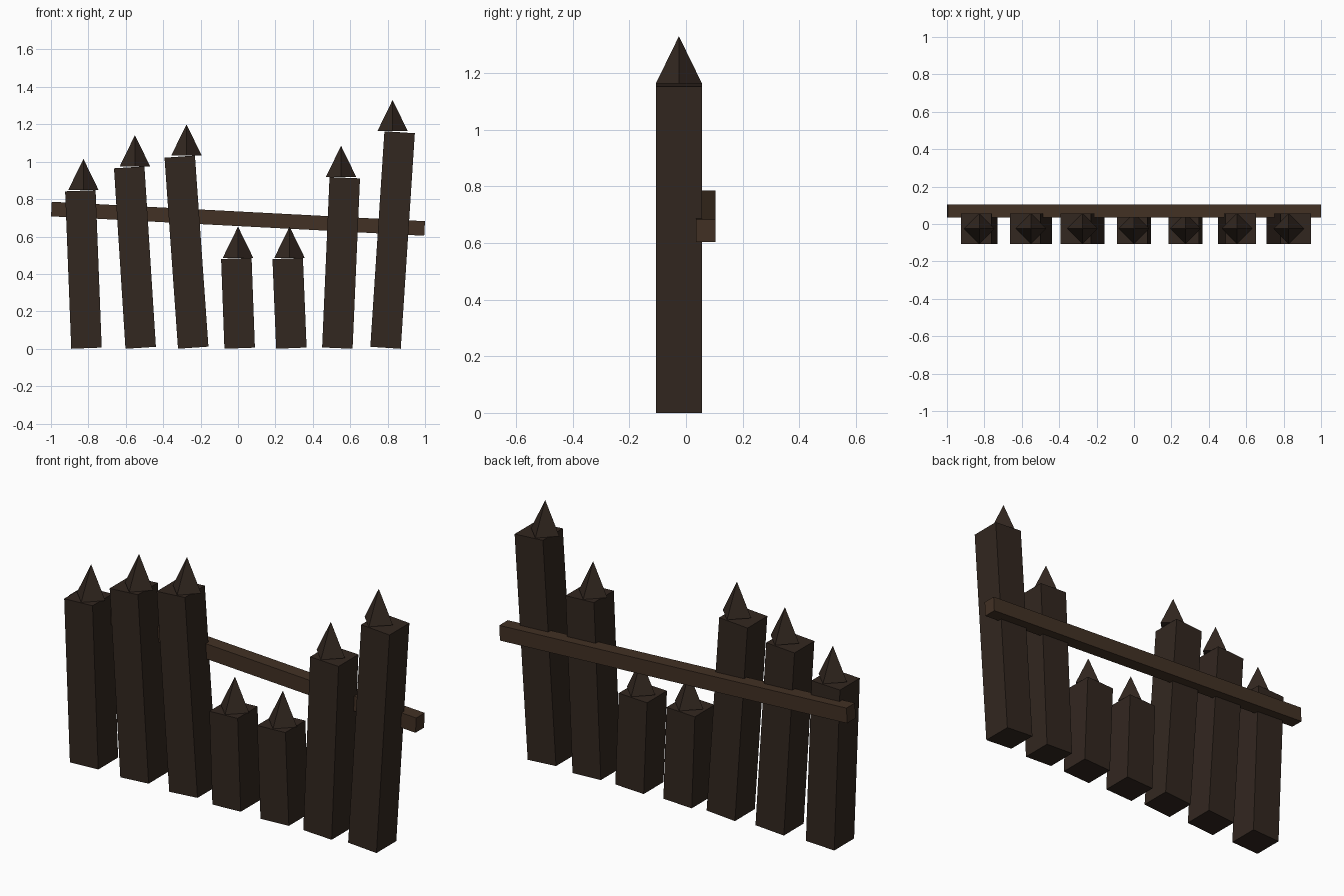
import bpy
from math import atan2, cos, sin, pi, sqrt

if "Cube" in bpy.data.objects:
    bpy.data.objects.remove(bpy.data.objects["Cube"])


def material(name, rgb):
    m = bpy.data.materials.new(name)
    m.diffuse_color = (*rgb, 1)
    m.use_nodes = True
    m.node_tree.nodes["Principled BSDF"].inputs["Base Color"].default_value = m.diffuse_color
    return m


post_mat = material("dark_wood", (0.032, 0.02, 0.014))
rail_mat = material("rail_wood", (0.055, 0.031, 0.018))


def box(name, loc, size, tilt, mat):
    bpy.ops.mesh.primitive_cube_add(size=1, location=loc, rotation=(0, tilt, 0))
    ob = bpy.context.object
    ob.name = name
    ob.scale = size
    ob.data.materials.append(mat)


W = 0.163        # post width
Y = -0.025       # post centre line
SPACING = 0.2755
SPIKE = 0.167

# (post height, sideways lean from foot to head)
posts = [(0.848, -0.033), (0.975, -0.062), (1.033, -0.073), (0.486, -0.018),
         (0.486, -0.020), (0.918, 0.040), (1.163, 0.076)]

for i, (height, lean) in enumerate(posts):
    x = (i - 3) * SPACING
    # leaning square post, lowest corner on the ground
    tilt = atan2(lean, height)
    length = (height - W * abs(sin(tilt))) / cos(tilt)
    box(f"post_{i + 1}", (x, Y, height / 2), (W, W, length), tilt, post_mat)
    # upright four-sided spike, corners facing front and sides
    bpy.ops.mesh.primitive_cone_add(vertices=4, radius1=W / 2, radius2=0, depth=SPIKE,
                                    location=(x, Y, height + SPIKE / 2))
    spike = bpy.context.object
    spike.name = f"spike_{i + 1}"
    spike.data.materials.append(post_mat)

# sloping rail behind the posts
drop = atan2(0.104, 2.0)
box("rail", (0, 0.07, 0.695), (1.998, 0.07, 0.078), drop, rail_mat)
